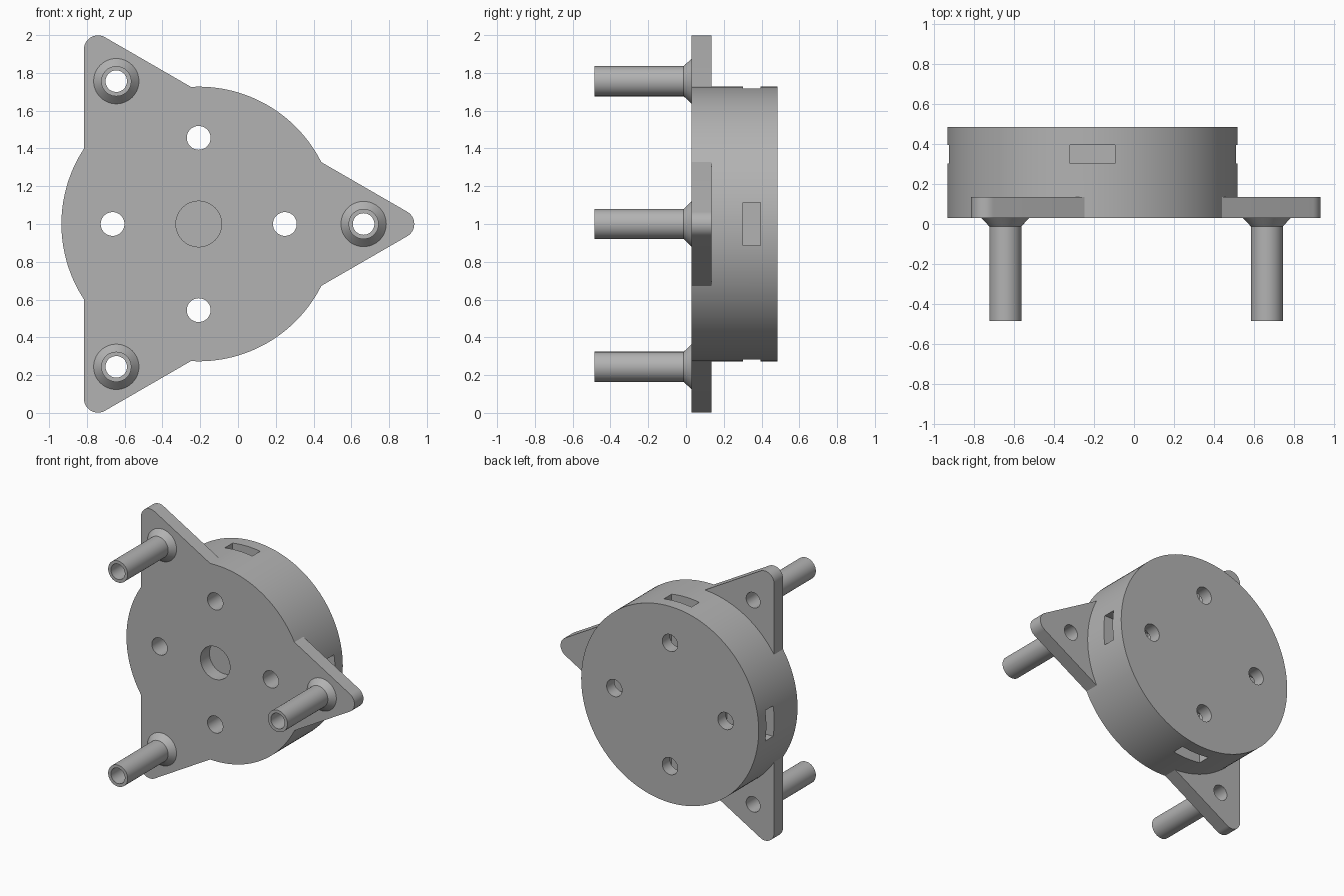
import bpy, bmesh, math
from mathutils import Vector

if "Cube" in bpy.data.objects:
    bpy.data.objects.remove(bpy.data.objects["Cube"])

CX, CZ = -0.208, 1.0          # hub axis, running along y
Y0, Y1, YP = 0.03, 0.485, 0.135

grey = bpy.data.materials.new("plain grey")
grey.diffuse_color = (0.45, 0.45, 0.45, 1)
grey.use_nodes = True
grey.node_tree.nodes["Principled BSDF"].inputs["Base Color"].default_value = grey.diffuse_color


def loft(name, rings):
    """Closed solid from a list of rings (equal-length lists of points)."""
    bm = bmesh.new()
    vs = [[bm.verts.new(p) for p in ring] for ring in rings]
    n = len(vs[0])
    for a, b in zip(vs, vs[1:]):
        for i in range(n):
            j = (i + 1) % n
            bm.faces.new((a[i], a[j], b[j], b[i]))
    bm.faces.new(vs[0])
    bm.faces.new(vs[-1])
    bmesh.ops.recalc_face_normals(bm, faces=bm.faces)
    me = bpy.data.meshes.new(name)
    bm.to_mesh(me)
    bm.free()
    me.materials.append(grey)
    ob = bpy.data.objects.new(name, me)
    bpy.context.collection.objects.link(ob)
    return ob


def turned(name, x, z, profile, n=48):
    """Solid of revolution about y; profile holds (radius, y) pairs."""
    return loft(name, [[(x + r * math.cos(2 * math.pi * i / n), y,
                         z + r * math.sin(2 * math.pi * i / n))
                        for i in range(n)] for r, y in profile])


def combine(target, other, op):
    m = target.modifiers.new(op, 'BOOLEAN')
    m.operation, m.solver, m.object = op, 'EXACT', other
    bpy.context.view_layer.objects.active = target
    bpy.ops.object.modifier_apply(modifier=m.name)
    bpy.data.objects.remove(other, do_unlink=True)


def polar(r, deg):
    a = math.radians(deg)
    return CX + r * math.cos(a), CZ + r * math.sin(a)


# Round hub
hub = turned("mounting_hub", CX, CZ, [(0.727, Y0), (0.727, Y1)], 144)

# Triangular plate with rounded corners
outline = []
for corner in (0, 120, 240):
    x, z = polar(1.067, corner)
    for k in range(13):
        a = math.radians(corner - 60 + 10 * k)
        outline.append((x + 0.0745 * math.cos(a), z + 0.0745 * math.sin(a)))
plate = loft("plate", [[(x, y, z) for x, z in outline] for y in (Y0, YP)])
combine(hub, plate, 'UNION')

# Three posts with flared feet, bored through the plate
for deg in (0, 120, 240):
    x, z = polar(0.873, deg)
    post = turned("post", x, z, [(0.08, -0.485), (0.08, -0.012), (0.12, Y0), (0.12, 0.07)])
    combine(hub, post, 'UNION')
    combine(hub, turned("bore", x, z, [(0.057, -0.6), (0.057, 0.3)]), 'DIFFERENCE')

# Blind centre recess
combine(hub, turned("recess", CX, CZ, [(0.121, -0.1), (0.121, YP)]), 'DIFFERENCE')

# Four bolt holes, each crossed by a slot from the rim
for deg in (0, 90, 180, 270):
    a = math.radians(deg)
    out = Vector((math.cos(a), 0, math.sin(a)))
    side = Vector((-math.sin(a), 0, math.cos(a)))
    x, z = polar(0.456, deg)
    combine(hub, turned("bolt_hole", x, z, [(0.063, -0.1), (0.063, 0.7)]), 'DIFFERENCE')
    slot = loft("slot", [[Vector((CX, y, CZ)) + out * r + side * s
                          for r, s in ((0.34, -0.113), (0.8, -0.113), (0.8, 0.113), (0.34, 0.113))]
                         for y in (0.303, 0.395)])
    combine(hub, slot, 'DIFFERENCE')

bpy.ops.object.select_all(action='DESELECT')
hub.select_set(True)
bpy.context.view_layer.objects.active = hub
bpy.ops.object.shade_smooth_by_angle(angle=math.radians(25))
